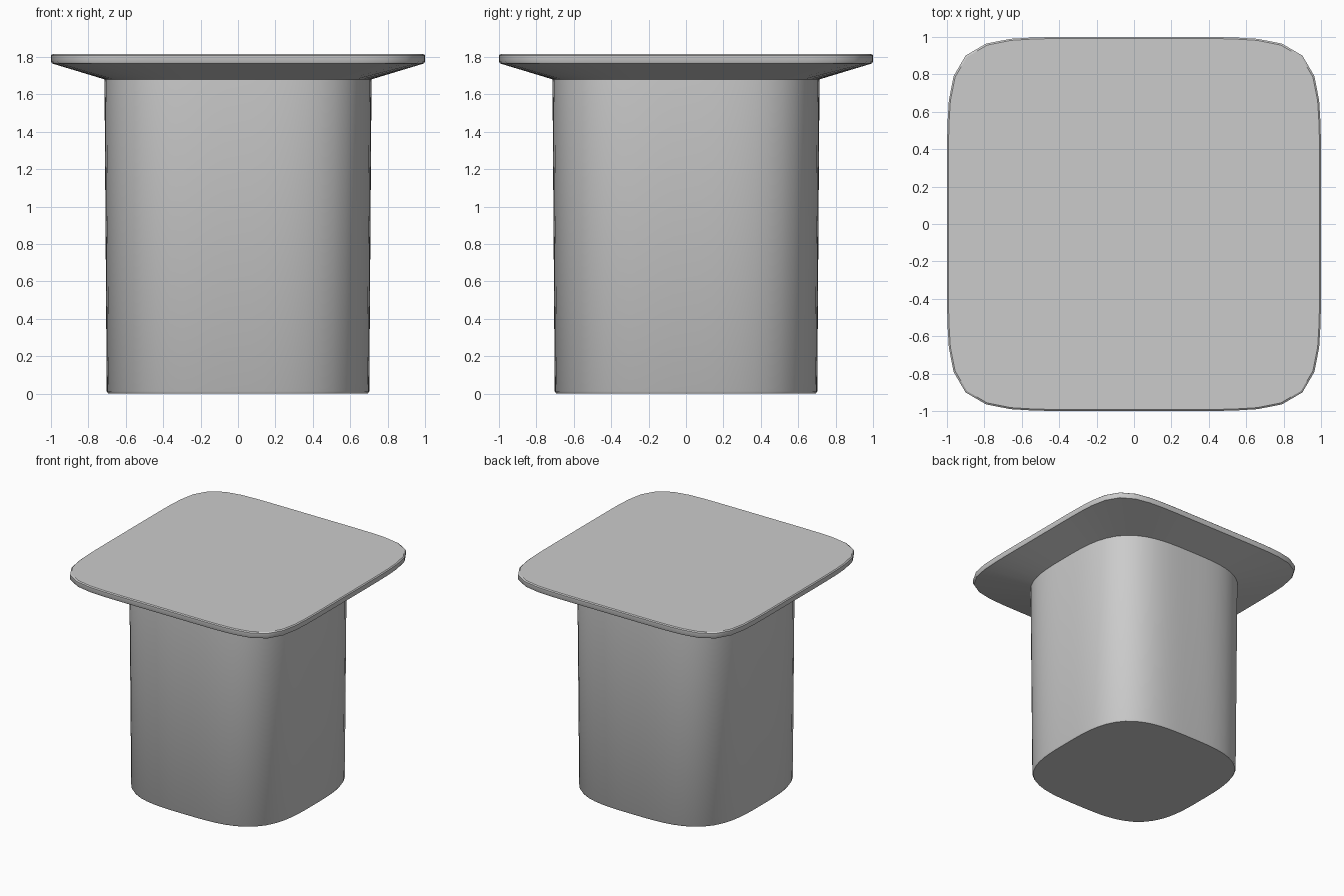
import bpy, bmesh, math

if "Cube" in bpy.data.objects:
    bpy.data.objects.remove(bpy.data.objects["Cube"])


def ring(bm, half, power, z, n=64):
    """Rounded-square (superellipse) loop of vertices at height z."""
    verts = []
    for i in range(n):
        a = 2 * math.pi * i / n
        c, s = math.cos(a), math.sin(a)
        r = half / (abs(c) ** power + abs(s) ** power) ** (1 / power)
        verts.append(bm.verts.new((r * c, r * s, z)))
    return verts


def loft(name, sections):
    """Skin a stack of rounded-square sections, capped at both ends."""
    bm = bmesh.new()
    rings = [ring(bm, *s) for s in sections]
    for lo, hi in zip(rings, rings[1:]):
        n = len(lo)
        for i in range(n):
            j = (i + 1) % n
            bm.faces.new((lo[i], lo[j], hi[j], hi[i]))
    bm.faces.new(rings[0][::-1])
    bm.faces.new(rings[-1])
    bmesh.ops.recalc_face_normals(bm, faces=bm.faces)
    mesh = bpy.data.meshes.new(name)
    bm.to_mesh(mesh)
    bm.free()
    obj = bpy.data.objects.new(name, mesh)
    bpy.context.collection.objects.link(obj)
    bpy.ops.object.select_all(action='DESELECT')
    obj.select_set(True)
    bpy.context.view_layer.objects.active = obj
    bpy.ops.object.shade_smooth_by_angle(angle=math.radians(35))
    return obj


# One continuous body: pedestal, flared underside, thin table top
# (half width, corner squareness, height)
loft("pedestal_table", [
    (0.695, 3.3, 0.0),
    (0.702, 3.3, 0.012),
    (0.714, 3.3, 1.68),
    (0.995, 6.6, 1.765),
    (1.0, 6.6, 1.775),
    (1.0, 6.6, 1.808),
    (0.992, 6.6, 1.815),
])
